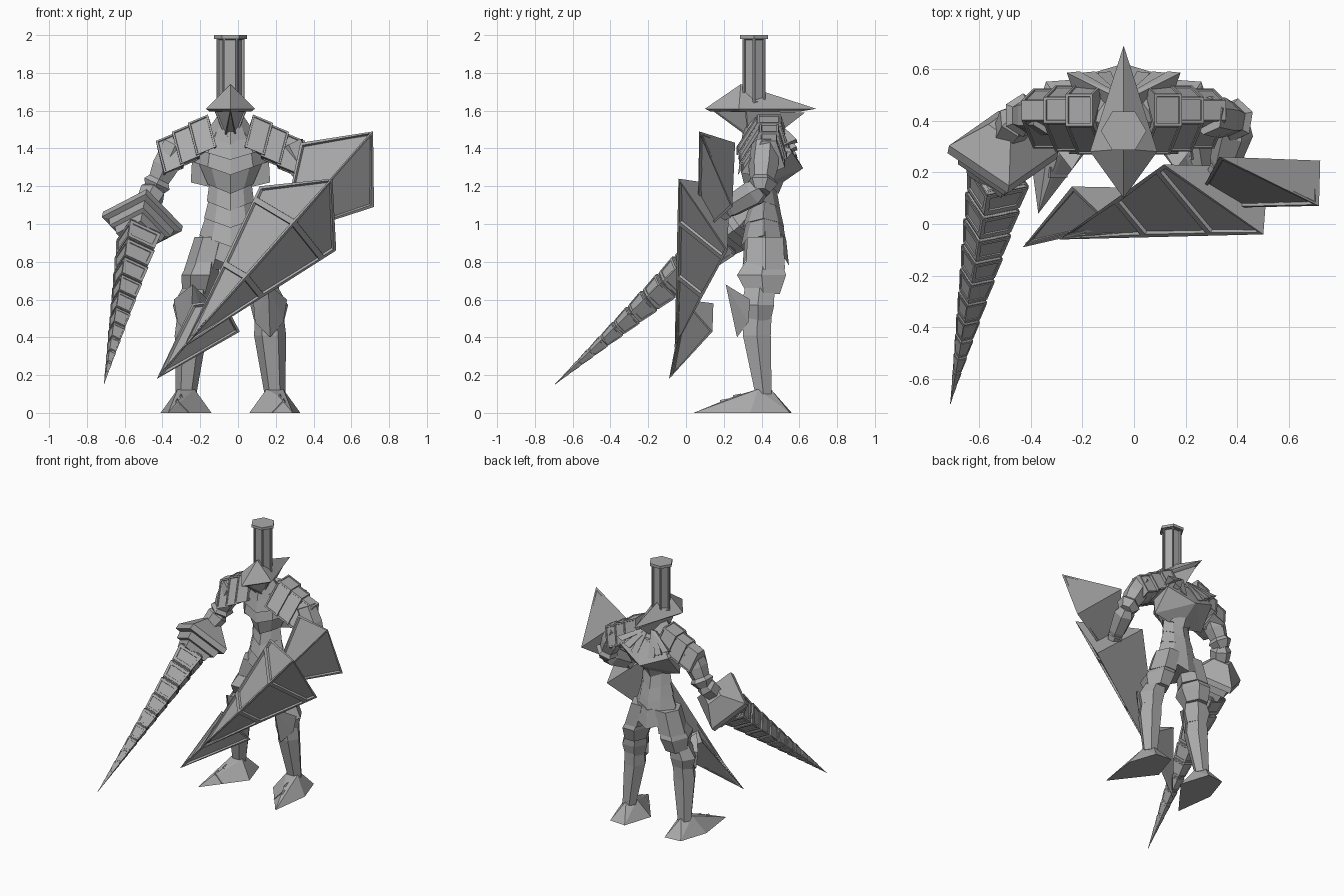
import bpy, bmesh
from math import cos, sin, pi, radians
from mathutils import Vector

cube = bpy.data.objects.get("Cube")
if cube:
    bpy.data.objects.remove(cube, do_unlink=True)

GREY = (0.4, 0.4, 0.4, 1)
steel = bpy.data.materials.new("steel_grey")
steel.use_nodes = True
steel.diffuse_color = GREY
steel.node_tree.nodes["Principled BSDF"].inputs["Base Color"].default_value = GREY
CX = -0.04  # centre line of the body
SIDES = (("left", 1), ("right", -1))


def make(name, bm):
    bmesh.ops.recalc_face_normals(bm, faces=bm.faces)
    mesh = bpy.data.meshes.new(name)
    bm.to_mesh(mesh)
    bm.free()
    mesh.materials.append(steel)
    obj = bpy.data.objects.new(name, mesh)
    bpy.context.collection.objects.link(obj)
    return obj


def recess(bm, rule, width, depth):
    bm.normal_update()
    faces = [f for f in bm.faces if rule(f)]
    bmesh.ops.inset_individual(bm, faces=faces, thickness=width, depth=0)
    bmesh.ops.inset_individual(bm, faces=faces, thickness=width * 0.15, depth=-depth)


def hull(name, pts, rule=None, width=0.02, depth=0.01, cuts=()):
    bm = bmesh.new()
    for p in pts:
        bm.verts.new(p)
    bmesh.ops.convex_hull(bm, input=bm.verts)
    bmesh.ops.delete(bm, geom=[v for v in bm.verts if not v.link_faces], context="VERTS")
    bmesh.ops.dissolve_limit(bm, angle_limit=radians(2), verts=bm.verts, edges=bm.edges)
    for co, no in cuts:
        bmesh.ops.bisect_plane(bm, geom=bm.verts[:] + bm.edges[:] + bm.faces[:],
                               plane_co=co, plane_no=no)
    bmesh.ops.recalc_face_normals(bm, faces=bm.faces)
    if rule:
        recess(bm, rule, width, depth)
    return make(name, bm)


def loft(name, rings, width=0, depth=0):
    bm = bmesh.new()
    loops = [[bm.verts.new(p) for p in ring] for ring in rings]
    walls = []
    for a, b in zip(loops, loops[1:]):
        for i in range(len(a)):
            j = (i + 1) % len(a)
            walls.append(bm.faces.new((a[i], a[j], b[j], b[i])))
    bm.faces.new(loops[0])
    bm.faces.new(loops[-1])
    bmesh.ops.recalc_face_normals(bm, faces=bm.faces)
    if width:
        recess(bm, lambda f: f in walls, width, depth)
    return make(name, bm)


def body(side, pts):
    return [Vector((CX + side * x, y, z)) for x, y, z in pts]


def both(pts):
    return body(1, pts) + body(-1, pts)


def ellipse(x, y, z, rx, ry, n=6):
    return [Vector((x + rx * cos(2 * pi * k / n), y + ry * sin(2 * pi * k / n), z))
            for k in range(n)]


def limb(name, p0, p1, profile, n=6):
    p0, p1 = Vector(p0), Vector(p1)
    q = (p1 - p0).to_track_quat("Z", "Y")
    loft(name, [[p0.lerp(p1, t) + q @ Vector((r * cos(2 * pi * k / n), r * sin(2 * pi * k / n), 0))
                 for k in range(n)] for t, r in profile])


# Helmet: tall plume, pointed brim and wedge-shaped face
loft("plume", [ellipse(CX, 0.36, z, 0.075, 0.07) for z in (1.64, 1.985)], 0.012, 0.012)
loft("plume_cap", [ellipse(CX, 0.36, z, 0.088, 0.086) for z in (1.98, 2.0)])
hull("helmet_brim", both([(0, 0.1, 1.61), (0.13, 0.28, 1.61), (0, 0.69, 1.61), (0, 0.29, 1.74),
                          (0.11, 0.29, 1.595), (0, 0.13, 1.595), (0, 0.6, 1.595)]))
hull("face", both([(0, 0.14, 1.6), (0.085, 0.32, 1.6), (0, 0.63, 1.59),
                   (0.03, 0.33, 1.46), (0, 0.45, 1.45)]),
     lambda f: f.normal.y < -0.3, 0.012, 0.008)


# Torso: overlapping plates with chevron edges
def chevron(w, yf, yb, z, drop):
    ym = (yf + yb) / 2
    half = [(0, yf, z - drop), (w * 0.6, yf + 0.03, z - drop * 0.4), (w, ym, z),
            (w * 0.6, yb - 0.03, z - drop * 0.4), (0, yb, z - drop)]
    return body(1, half) + body(-1, half[3:0:-1])


plates = [
    ("collar", (0.07, 0.31, 0.46, 1.57, 0.02), (0.14, 0.29, 0.52, 1.47, 0.05)),
    ("upper_chest", (0.13, 0.30, 0.53, 1.50, 0.04), (0.20, 0.275, 0.56, 1.40, 0.06)),
    ("middle_chest", (0.18, 0.29, 0.55, 1.42, 0.05), (0.20, 0.275, 0.56, 1.33, 0.07)),
    ("lower_chest", (0.18, 0.29, 0.54, 1.35, 0.07), (0.12, 0.32, 0.49, 1.21, 0.05)),
    ("upper_belly", (0.11, 0.34, 0.48, 1.23, 0.05), (0.125, 0.32, 0.50, 1.12, 0.05)),
    ("lower_belly", (0.11, 0.34, 0.49, 1.15, 0.04), (0.14, 0.30, 0.52, 1.03, 0.05)),
    ("belt", (0.125, 0.32, 0.51, 1.06, 0.04), (0.165, 0.29, 0.535, 0.94, 0.06)),
    ("skirt", (0.15, 0.31, 0.53, 0.97, 0.05), (0.19, 0.30, 0.545, 0.86, 0.08)),
]
for name, top, bottom in plates:
    loft(name, [chevron(*top), chevron(*bottom)])
hull("back_plate", both([(0.1, 0.5, 1.5), (0.2, 0.56, 1.38), (0, 0.62, 1.295), (0.21, 0.43, 1.22),
                         (0, 0.44, 1.17), (0.2, 0.4, 1.4)]))

for label, s in SIDES:
    # Fan of raised ribs over the shoulder blades
    for i in range(3):
        x, z = 0.07 + 0.06 * i, 1.35 + 0.04 * i
        hull(f"{label}_back_rib", body(s, [(0.01, 0.50, 1.53), (0.05, 0.50, 1.53), (x - 0.02, 0.59, z),
                                           (x + 0.03, 0.585, z + 0.02), (x, 0.5, z - 0.02),
                                           (0.03, 0.44, 1.5)]))

    # Shoulder guard: three stepped tiers
    for i in range(3):
        a, b, g = 0.12 + 0.085 * i, 0.225 + 0.085 * i, 0.012 * (i - 1)
        pts = []
        for x in (a, b):
            zt = 1.63 - 0.42 * x - 0.012 * i
            pts += [(x, 0.39 + g, zt), (x, 0.49 - g, zt), (x - 0.045, 0.28 + g, zt - 0.17),
                    (x - 0.045, 0.535 - g, zt - 0.14), (x - 0.04, 0.4, zt - 0.19)]
        hull(f"{label}_shoulder_tier", body(s, pts), lambda f: f.calc_area() > 0.011, 0.014, 0.006)

    # Leg plates
    def leg(part, *rings):
        loft(f"{label}_{part}", [ellipse(CX + s * x, *r) for x, *r in rings])
    leg("upper_thigh", (0.10, 0.42, 0.93, 0.09, 0.11), (0.145, 0.42, 0.76, 0.10, 0.12))
    leg("thigh", (0.14, 0.41, 0.80, 0.08, 0.11), (0.16, 0.40, 0.73, 0.10, 0.15),
        (0.175, 0.41, 0.63, 0.08, 0.10))
    leg("knee", (0.18, 0.39, 0.66, 0.075, 0.09), (0.205, 0.38, 0.57, 0.10, 0.10),
        (0.205, 0.38, 0.49, 0.08, 0.08))
    leg("shin", (0.205, 0.38, 0.53, 0.075, 0.085), (0.21, 0.375, 0.41, 0.085, 0.085),
        (0.235, 0.41, 0.1, 0.055, 0.05))
    hull(f"{label}_knee_spike", body(s, [(0.2, 0.21, 0.68), (0.12, 0.34, 0.6), (0.3, 0.34, 0.6),
                                         (0.21, 0.27, 0.4), (0.13, 0.33, 0.48), (0.28, 0.33, 0.48)]))
    hull(f"{label}_foot", body(s, [(0.33, 0.04, 0), (0.1, 0.34, 0), (0.37, 0.34, 0), (0.17, 0.56, 0),
                                   (0.3, 0.55, 0), (0.19, 0.38, 0.125), (0.28, 0.38, 0.125),
                                   (0.235, 0.45, 0.125), (0.255, 0.26, 0.09)]))
    # Raised bands across the toe
    for i in range(2):
        y, h, w = 0.25 - 0.07 * i, 0.094 - 0.026 * i, 0.09 - 0.025 * i
        x = 0.262 + 0.02 * i
        hull(f"{label}_toe_band", body(s, [(x - w, y, 0), (x + w * 0.8, y, 0), (x, y, h),
                                           (x - w, y + 0.04, 0), (x + w * 0.8, y + 0.04, 0),
                                           (x, y + 0.04, h + 0.008)]))

# Arms: shoulder, elbow and hand points for each side
ARMS = {"left": ((0.28, 0.42, 1.42), (0.40, 0.40, 1.19), (0.34, 0.2, 1.07)),
        "right": ((-0.33, 0.42, 1.42), (-0.44, 0.42, 1.19), (-0.51, 0.31, 1.05))}
for label, (shoulder, elbow, hand) in ARMS.items():
    limb(f"{label}_upper_arm", shoulder, elbow, [(0, 0.075), (0.5, 0.08), (1, 0.055)])
    limb(f"{label}_elbow", Vector(shoulder).lerp(Vector(elbow), 0.75), elbow,
         [(0, 0.055), (0.6, 0.085), (1.4, 0.05)])
    limb(f"{label}_forearm", elbow, hand, [(0, 0.05), (0.2, 0.075), (0.8, 0.06), (1, 0.045)])
    limb(f"{label}_hand", hand, Vector(hand) + Vector((0, -0.03, -0.03)), [(-1, 0.045), (0, 0.06), (1, 0.04)])

# Lance: square flared guard and stepped, tapering blade
grip = Vector((-0.505, 0.285, 1.02))
tip = Vector((-0.71, -0.695, 0.15))
length = (tip - grip).length
axis = (tip - grip).normalized()
u = Vector((0.44, -0.03, -0.085))
u = (u - axis * u.dot(axis)).normalized()
v = axis.cross(u)


def square(d, r, roll=0):
    return [grip + axis * d + (u * cos(a) + v * sin(a)) * r
            for a in (radians(roll) + k * pi / 2 for k in range(4))]


loft("lance_guard", [square(-0.13, 0.08), square(-0.01, 0.215), square(0.03, 0.215),
                     square(0.035, 0.175), square(0.085, 0.165), square(0.09, 0.135),
                     square(0.14, 0.12)])
COUNT = 12
stops = [0.12 + (length - 0.12) * (1 - (1 - k / COUNT) ** 1.4) for k in range(COUNT + 1)]
for d0, d1 in zip(stops, stops[1:]):
    r0, r1 = (0.128 * (length - d) / (length - 0.12) for d in (d0, d1))
    loft("lance_segment", [square(d0, r0 * 0.85, 25), square(d0 + (d1 - d0) * 0.08, r0, 25),
                           square(d1, max(r1 * 0.93, 0.001), 25)], r0 * 0.05, r0 * 0.03)
    if r1 > 0.01:
        # Raised frames leave recessed panels on each side
        loft("lance_panel_frame", [square(d0 + (d1 - d0) * 0.15, r0 * 1.0, 25),
                                   square(d1 - (d1 - d0) * 0.05, r1 * 0.97, 25)], r0 * 0.2, r0 * 0.09)


# Shield: three telescoping ridged blades with recessed panels
def blade(name, top, wing_a, wing_b, end, fractions):
    pts = [Vector(p) for p in (top, wing_a, wing_b, end)]
    ridge = pts[0] - pts[3]
    cuts = [(pts[3] + ridge * f, ridge + Vector((0, 0.2, 0))) for f in fractions]
    hull(name, pts, lambda f: f.normal.y < -0.3 and f.calc_area() > 0.01, 0.022, 0.014, cuts)


blade("shield_middle", (0.50, -0.04, 1.24), (0.115, 0.23, 1.2), (0.52, 0.22, 0.86),
      (-0.29, -0.06, 0.345), (0.42, 0.74))
blade("shield_top", (0.715, 0.07, 1.49), (0.33, 0.26, 1.43), (0.72, 0.245, 1.09),
      (0.225, 0.06, 0.93), ())
blade("shield_tip", (-0.08, -0.01, 0.6), (-0.24, 0.145, 0.58), (0.01, 0.14, 0.43),
      (-0.43, -0.09, 0.18), ())
